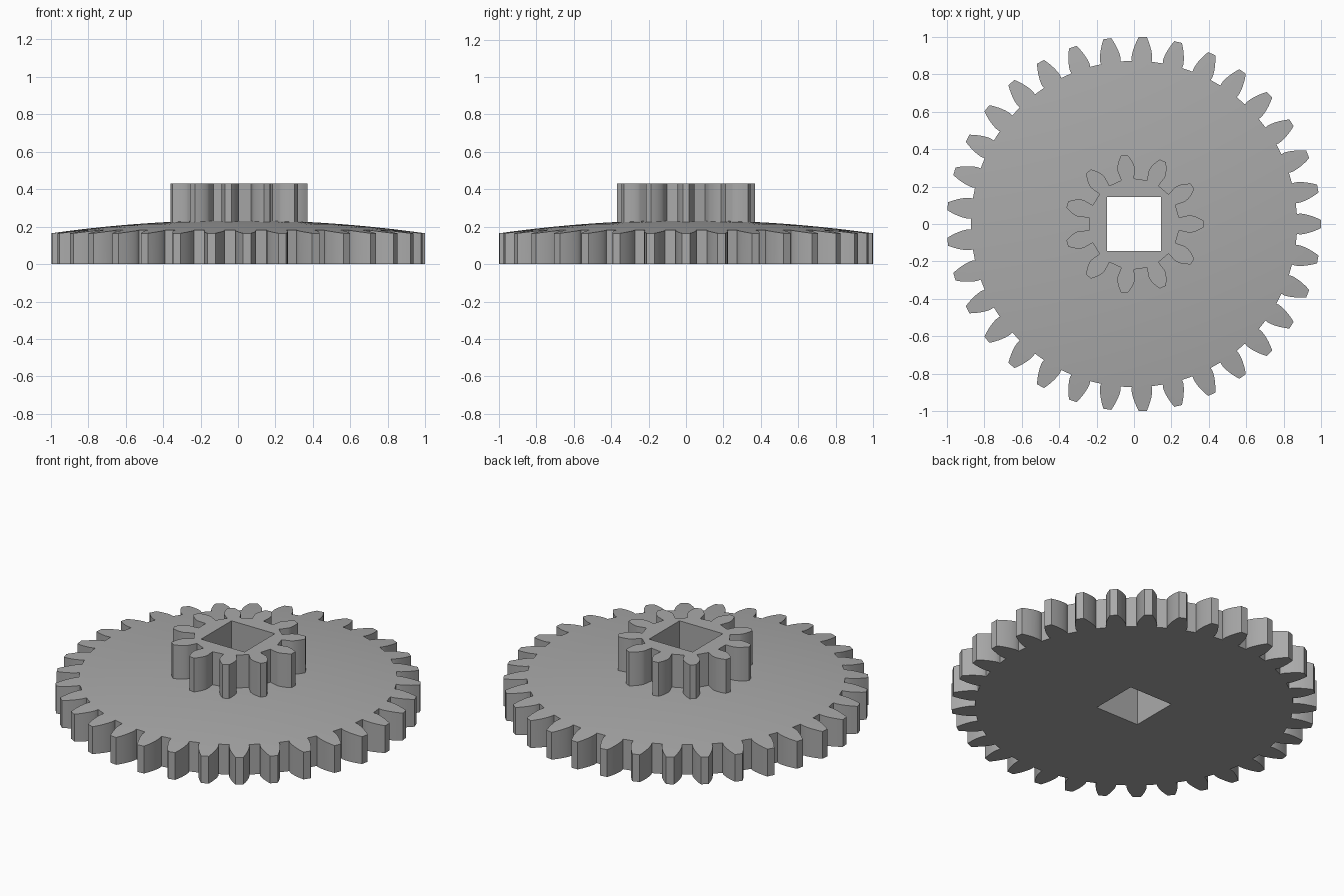
import bpy, bmesh, math

cube = bpy.data.objects.get("Cube")
if cube:
    bpy.data.objects.remove(cube, do_unlink=True)

MODULE = 2 / 35
PRESSURE = math.radians(20)
HOLE = 0.29

grey = bpy.data.materials.new("plain_grey")
grey.use_nodes = True
colour = (0.4, 0.4, 0.4, 1)
grey.diffuse_color = colour
grey.node_tree.nodes["Principled BSDF"].inputs["Base Color"].default_value = colour


def add_object(name, bm):
    bmesh.ops.recalc_face_normals(bm, faces=bm.faces)
    mesh = bpy.data.meshes.new(name)
    bm.to_mesh(mesh)
    bm.free()
    mesh.materials.append(grey)
    obj = bpy.data.objects.new(name, mesh)
    bpy.context.collection.objects.link(obj)
    return obj


def involute(angle):
    return math.tan(angle) - angle


def tooth_flank(teeth, root_half):
    """(radius, half angle) pairs from root to tip of one tooth side."""
    pitch = MODULE * teeth / 2
    base, tip = pitch * math.cos(PRESSURE), pitch + MODULE
    flank = [(pitch - 1.25 * MODULE, root_half)]
    steps = 7
    for i in range(steps):
        r = base + (tip - base) * (i / (steps - 1)) ** 1.3
        half = math.pi / (2 * teeth) + involute(PRESSURE) - involute(math.acos(min(1, base / r)))
        flank.append((r, half))
    return flank


def gear(name, teeth, root_half, bottom, top):
    flank = tooth_flank(teeth, root_half)
    bm = bmesh.new()
    verts = []
    for t in range(teeth):
        a = 2 * math.pi * t / teeth
        side = [(r, a - h) for r, h in flank] + [(r, a + h) for r, h in reversed(flank)]
        verts += [bm.verts.new((r * math.cos(b), r * math.sin(b), bottom)) for r, b in side]
    face = bm.faces.new(verts)
    new = bmesh.ops.extrude_face_region(bm, geom=[face])["geom"]
    bmesh.ops.translate(bm, vec=(0, 0, top - bottom),
                        verts=[g for g in new if isinstance(g, bmesh.types.BMVert)])
    return add_object(name, bm)


def cut(target, cutter, operation):
    mod = target.modifiers.new("cut", "BOOLEAN")
    mod.operation = operation
    mod.solver = "EXACT"
    mod.object = cutter
    bpy.ops.object.select_all(action="DESELECT")
    target.select_set(True)
    bpy.context.view_layer.objects.active = target
    bpy.ops.object.modifier_apply(modifier=mod.name)


# Two gears sharing one axle
wheel = gear("large_gear", 33, 0.061, 0, 0.4)
pinion = gear("small_gear", 11, 0.142, 0.2, 0.43)

# Shallow dome that shapes the top of the large gear
bm = bmesh.new()
radii = [1.1 * i / 12 for i in range(13)]
profile = [bm.verts.new((r, 0, 0.235 - 0.07 * r * r)) for r in radii]
profile += [bm.verts.new((1.1, 0, -0.1)), bm.verts.new((0, 0, -0.1))]
edges = [bm.edges.new(pair) for pair in zip(profile, profile[1:])]
bmesh.ops.spin(bm, geom=profile + edges, cent=(0, 0, 0), axis=(0, 0, 1),
               angle=2 * math.pi, steps=96)
bmesh.ops.remove_doubles(bm, verts=bm.verts, dist=0.0001)
dome = add_object("dome_cutter", bm)
cut(wheel, dome, "INTERSECT")

# Square axle hole through both gears
bm = bmesh.new()
bmesh.ops.create_cube(bm, size=1)
bmesh.ops.scale(bm, vec=(HOLE, HOLE, 2), verts=bm.verts)
shaft = add_object("axle_hole_cutter", bm)
for part in (wheel, pinion):
    cut(part, shaft, "DIFFERENCE")
    bpy.ops.object.shade_smooth_by_angle(angle=math.radians(25))

for helper in (dome, shaft):
    bpy.data.objects.remove(helper, do_unlink=True)
